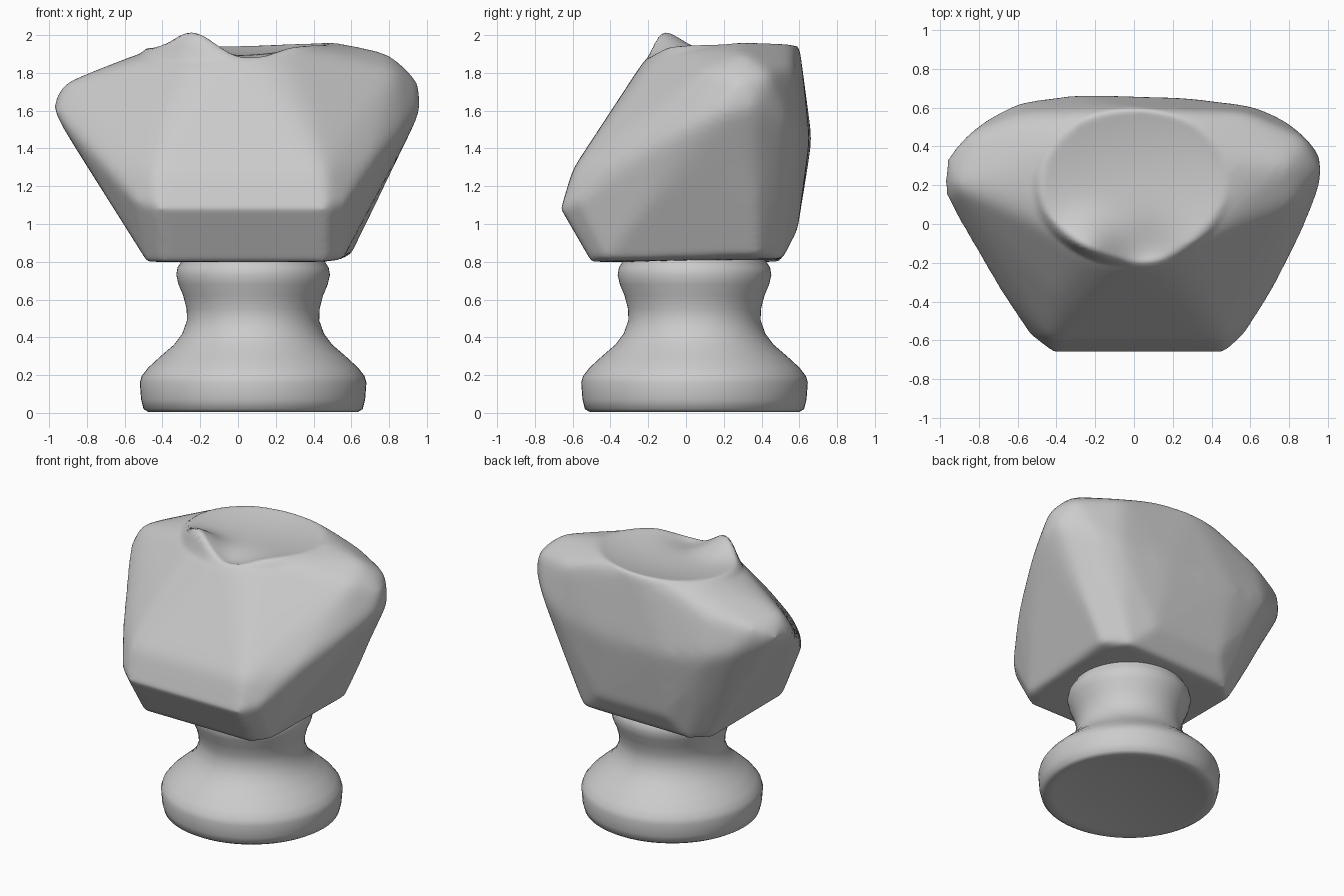
import bpy, bmesh
from math import cos, sin, exp, pi

if "Cube" in bpy.data.objects:
    bpy.data.objects.remove(bpy.data.objects["Cube"])


def new_object(name, bm):
    bmesh.ops.recalc_face_normals(bm, faces=bm.faces)
    mesh = bpy.data.meshes.new(name)
    bm.to_mesh(mesh)
    bm.free()
    ob = bpy.data.objects.new(name, mesh)
    bpy.context.collection.objects.link(ob)
    bpy.context.view_layer.objects.active = ob
    ob.select_set(True)
    return ob


def add_hull(bm, points):
    verts = [bm.verts.new(p) for p in points]
    res = bmesh.ops.convex_hull(bm, input=verts)
    loose = {g for g in res["geom_interior"] + res["geom_unused"]
             if isinstance(g, bmesh.types.BMVert)}
    bmesh.ops.delete(bm, geom=list(loose), context='VERTS')


def smooth(ob, times, group=""):
    m = ob.modifiers.new("soften", 'SMOOTH')
    m.factor, m.iterations, m.vertex_group = .5, times, group
    bpy.ops.object.modifier_apply(modifier=m.name)


# Pedestal: turned profile, slightly hollow underneath
profile = [(0, .05), (.3, .04), (.5, .015), (.555, .005), (.58, .02), (.593, .07),
           (.6, .16), (.59, .195), (.555, .24), (.49, .30), (.42, .36), (.375, .42),
           (.35, .49), (.352, .55), (.37, .62), (.395, .68), (.407, .73),
           (.40, .77), (.38, .80), (.37, .88), (0, .88)]
cx, cy = .08, .045
bm = bmesh.new()
vs = [bm.verts.new((cx + r, cy, z)) for r, z in profile]
edges = [bm.edges.new(p) for p in zip(vs, vs[1:])]
bmesh.ops.spin(bm, geom=vs + edges, cent=(cx, cy, 0), axis=(0, 0, 1),
               angle=2 * pi, steps=64)
bmesh.ops.remove_doubles(bm, verts=bm.verts, dist=1e-4)
pedestal = new_object("pedestal", bm)
bpy.ops.object.shade_smooth_by_angle(angle=.9)
pedestal.select_set(False)

# Torso: chest and shoulder block running up to the neck stump
torso_points = [
    (-.4, -.5, .80), (-.48, -.42, .80), (.47, -.5, .80), (.55, -.42, .81),
    (.595, .38, .83), (.46, .51, .815), (-.48, .4, .80), (-.36, .5, .80),  # underside
    (-.42, -.662, 1.08), (.47, -.662, 1.08),
    (-.54, -.57, 1.12), (.57, -.57, 1.12),                            # chest ledge
    (-.44, -.6, 1.29), (.46, -.6, 1.29),
    (-.4, -.38, 1.57), (.4, -.38, 1.57),                              # chest
    (.72, -.35, 1.33), (.88, -.03, 1.5), (-.71, -.33, 1.31), (-.9, 0, 1.5),
    (.97, .2, 1.6), (.965, .36, 1.62), (.96, .28, 1.76), (.89, .44, 1.8),
    (.84, .12, 1.82), (.80, .3, 1.91), (.52, .3, 1.965),              # right shoulder
    (-.985, .14, 1.6), (-.98, .34, 1.64), (-.93, .2, 1.75),
    (-.86, .46, 1.72), (-.64, .22, 1.85),                             # left shoulder
    (-.6, .63, 1.5), (.62, .61, 1.5), (.58, .575, 1.85), (-.58, .57, 1.78),
    (-.77, .54, 1.55), (.79, .535, 1.55),
    (-.3, .668, 1.45), (.25, .655, 1.45), (-.25, .59, .97), (.3, .59, .97)]  # back
neck = [(-.01 + .49 * cos(a), .2 + .40 * sin(a), 1.93 + .02 * cos(a) + .03 * sin(a))
        for a in (2 * pi * i / 40 for i in range(40))]
bm = bmesh.new()
add_hull(bm, torso_points + neck)
torso = new_object("torso", bm)
rm = torso.modifiers.new("remesh", 'REMESH')
rm.mode, rm.voxel_size = 'VOXEL', .02
bpy.ops.object.modifier_apply(modifier=rm.name)
smooth(torso, 10)

# Upper body is rounder than the crisp lower edges
upper = torso.vertex_groups.new(name="upper")
for v in torso.data.vertices:
    upper.add([v.index], min(1, max(0, (v.co.z - 1.12) / .2)), 'REPLACE')
smooth(torso, 50, "upper")

# Broken neck surface: shallow dish, front dip and raised chip
for v in torso.data.vertices:
    x, y, z = v.co
    r = (((x + .01) / .48) ** 2 + ((y - .2) / .39) ** 2) ** .5
    if z > 1.6 and r < 1.06:
        w = min(1, (1.06 - r) / .09)
        target = (1.945 + .015 * x - .05 * (1 - r * r)
                  - .07 * exp(-((x - .07) ** 2 + (y + .19) ** 2) / .03)
                  + .085 * exp(-((x + .25) ** 2 + (y + .12) ** 2) / .022))
        v.co.z += w * (target - z)
smooth(torso, 4)
bpy.ops.object.shade_smooth()
